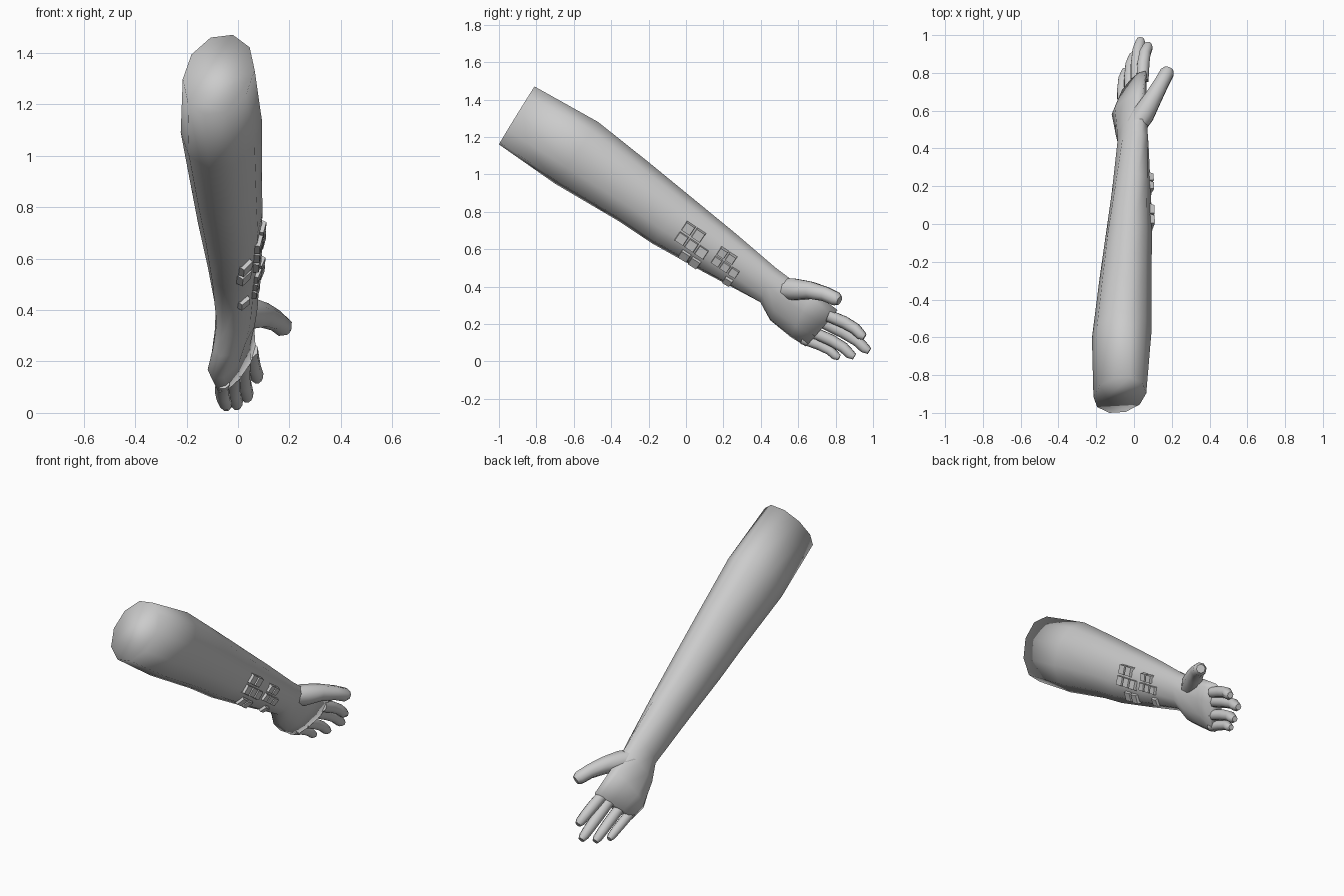
import bpy, bmesh, math
from mathutils import Vector, Matrix
from mathutils.bvhtree import BVHTree

if "Cube" in bpy.data.objects:
    bpy.data.objects.remove(bpy.data.objects["Cube"])

grey = bpy.data.materials.new("grey")
grey.diffuse_color = (0.6, 0.6, 0.6, 1)
grey.use_nodes = True
grey.node_tree.nodes["Principled BSDF"].inputs["Base Color"].default_value = grey.diffuse_color


def finish(name, bm, angle=180):
    bmesh.ops.recalc_face_normals(bm, faces=bm.faces)
    me = bpy.data.meshes.new(name)
    bm.to_mesh(me)
    bm.free()
    me.materials.append(grey)
    ob = bpy.data.objects.new(name, me)
    bpy.context.collection.objects.link(ob)
    bpy.ops.object.select_all(action='DESELECT')
    ob.select_set(True)
    bpy.context.view_layer.objects.active = ob
    bpy.ops.object.shade_smooth_by_angle(angle=math.radians(angle))
    return ob


def skin(rings):
    """Bridge rings of points and close both ends."""
    bm = bmesh.new()
    loops = [[bm.verts.new(p) for p in r] for r in rings]
    n = len(loops[0])
    for a, b in zip(loops, loops[1:]):
        for i in range(n):
            bm.faces.new((a[i], a[(i + 1) % n], b[(i + 1) % n], b[i]))
    bm.faces.new(loops[0][::-1])
    bm.faces.new(loops[-1])
    return bm


def oval(c, u, v, n):
    return [c + u * math.sin(2 * math.pi * i / n) + v * math.cos(2 * math.pi * i / n) for i in range(n)]


# Forearm, wrist and palm: upper edge point, lower edge point, half width
sections = [
    ((-0.02, -0.81, 1.47), (-0.13, -1.00, 1.16), 0.135),
    ((-0.02, -0.47, 1.28), (-0.11, -0.70, 0.95), 0.155),
    ((-0.01, -0.20, 1.065), (-0.08, -0.36, 0.75), 0.136),
    ((0.00, 0.02, 0.885), (-0.06, -0.18, 0.63), 0.124),
    ((0.02, 0.27, 0.68), (-0.05, 0.09, 0.48), 0.100),
    ((0.04, 0.48, 0.50), (-0.05, 0.40, 0.315), 0.078),
    ((0.045, 0.56, 0.44), (-0.07, 0.45, 0.22), 0.070),
    ((0.045, 0.68, 0.37), (-0.10, 0.56, 0.13), 0.062),
    ((0.06, 0.81, 0.275), (-0.075, 0.64, 0.08), 0.042),
]
axis = Vector((0, 0.83, -0.56))
rings = []
for top, bottom, w in sections:
    top, bottom = Vector(top), Vector(bottom)
    v = (top - bottom) / 2
    u = axis.cross(v).normalized() * w
    rings.append(oval((top + bottom) / 2, u, v, 10))
bm = skin(rings)
bmesh.ops.recalc_face_normals(bm, faces=bm.faces)
tree = BVHTree.FromBMesh(bm)
finish("forearm_and_palm", bm)


def digit(name, points, radii, flat=1.0):
    """Tapered finger along a path, squashed across the palm direction."""
    pts = [Vector(p) for p in points]
    palm = Vector((0.88, -0.33, -0.33))
    rings = []
    for i, (p, r) in enumerate(zip(pts, radii)):
        d = (pts[min(i + 1, len(pts) - 1)] - pts[max(i - 1, 0)]).normalized()
        u = d.cross(palm).normalized()
        rings.append(oval(p, u * r, d.cross(u) * r * flat, 8))
    finish(name, skin(rings), 60)


# Fingers: knuckle and tip
fingers = {
    "index_finger": ((0.045, 0.76, 0.245), (0.075, 0.955, 0.13), 0.034),
    "middle_finger": ((0.015, 0.74, 0.205), (0.035, 0.98, 0.055), 0.034),
    "ring_finger": ((-0.02, 0.68, 0.155), (-0.005, 0.90, 0.025), 0.032),
    "little_finger": ((-0.06, 0.62, 0.12), (-0.045, 0.82, 0.02), 0.029),
}
for name, (a, b, r) in fingers.items():
    a, b = Vector(a), Vector(b)
    bend = Vector((-0.008, 0.008, 0.01))
    path = [a, a.lerp(b, 0.4) + bend, a.lerp(b, 0.7) + bend, a.lerp(b, 0.9), b]
    digit(name, path, [r, r * 1.02, r * 0.95, r * 0.85, r * 0.55])

# Thumb
digit("thumb", [(0.0, 0.50, 0.39), (0.05, 0.58, 0.385), (0.10, 0.665, 0.38),
                (0.145, 0.745, 0.36), (0.175, 0.80, 0.335), (0.185, 0.82, 0.325)],
      [0.055, 0.062, 0.05, 0.042, 0.04, 0.026])


# Raised pads on the outer side of the forearm
def pads(name, y0, z0, cells, size):
    along, across = Vector((0, 0.83, -0.56)), Vector((0, 0.56, 0.83))
    bm = bmesh.new()
    for i, j in cells:
        o = Vector((1, y0, z0)) + along * i * size * 1.08 + across * j * size * 1.08
        hit, normal, _, _ = tree.ray_cast(o, Vector((-1, 0, 0)))
        if hit is None:
            continue
        t = (along - normal * along.dot(normal)).normalized()
        rot = Matrix((t, normal.cross(t), normal)).transposed().to_4x4()
        m = Matrix.Translation(hit) @ rot @ Matrix.Diagonal((size, size, 0.03, 1))
        vs = bmesh.ops.create_cube(bm, size=1, matrix=m)["verts"]
        for v in vs:
            if (v.co - hit).dot(normal) > 0:
                v.co = v.co.lerp(hit + normal * 0.015, 0.15)
    finish(name, bm, 30)


pads("upper_pads", 0.03, 0.62, [(-1, 0), (0, 0), (1, 0), (-1, 1), (0, 1), (0, -1), (1, -1)], 0.06)
pads("lower_pads", 0.21, 0.505, [(-1, 0), (0, 0), (1, 0), (-1, 1), (0, 1), (1, -1)], 0.05)
